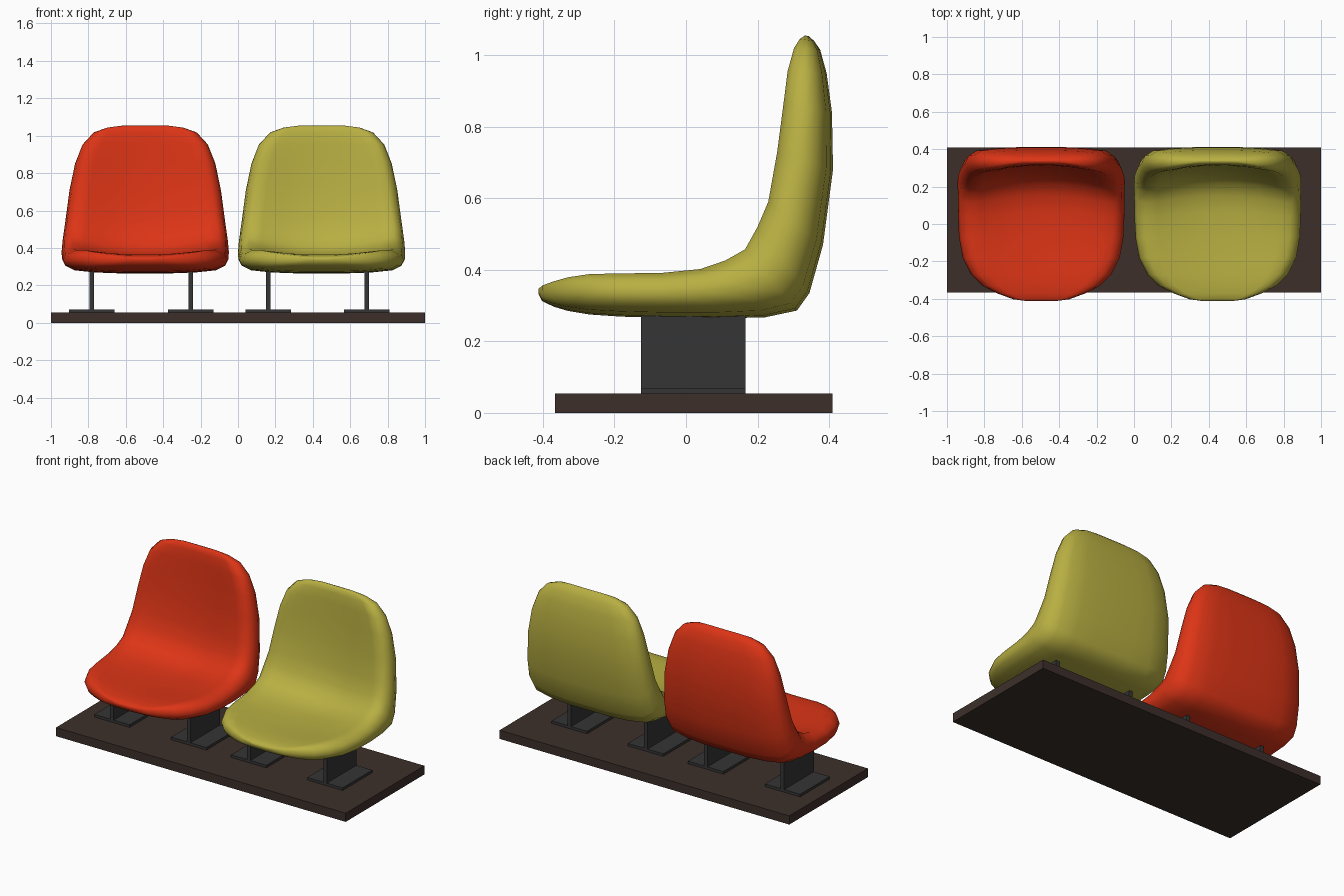
import bpy, bmesh
from mathutils import Vector

if "Cube" in bpy.data.objects:
    bpy.data.objects.remove(bpy.data.objects["Cube"])


def material(name, rgb):
    m = bpy.data.materials.new(name)
    m.diffuse_color = (*rgb, 1)
    m.use_nodes = True
    m.node_tree.nodes["Principled BSDF"].inputs["Base Color"].default_value = m.diffuse_color
    return m


def box(name, lo, hi, mat):
    lo, hi = Vector(lo), Vector(hi)
    bpy.ops.mesh.primitive_cube_add(size=1, location=(lo + hi) / 2)
    ob = bpy.context.object
    ob.name = name
    ob.scale = hi - lo
    ob.data.materials.append(mat)
    return ob


# Shell stations from front lip to top: half width, then (y, z) of the
# inner rim, the inner centre line and the outer centre line
STATIONS = [
    (0.07, (-.413, .346), (-.413, .344), (-.413, .334)),
    (0.15, (-.402, .356), (-.402, .354), (-.403, .313)),
    (0.235, (-.372, .367), (-.372, .360), (-.37, .297)),
    (0.315, (-.33, .379), (-.33, .364), (-.33, .285)),
    (0.375, (-.27, .388), (-.27, .363), (-.27, .275)),
    (0.420, (-.18, .390), (-.18, .358), (-.18, .269)),
    (0.440, (-.07, .391), (-.07, .354), (-.07, .266)),
    (0.445, (.04, .402), (.06, .356), (.08, .264)),
    (0.446, (.11, .426), (.15, .368), (.22, .267)),
    (0.447, (.165, .457), (.22, .405), (.31, .286)),
    (0.442, (.200, .52), (.262, .475), (.345, .335)),
    (0.428, (.230, .59), (.285, .57), (.383, .47)),
    (0.405, (.255, .73), (.302, .72), (.411, .68)),
    (0.375, (.272, .86), (.310, .86), (.408, .84)),
    (0.335, (.284, .955), (.313, .955), (.393, .95)),
    (0.275, (.302, 1.02), (.316, 1.02), (.375, 1.015)),
    (0.205, (.318, 1.045), (.322, 1.044), (.358, 1.04)),
    (0.12, (.333, 1.055), (.334, 1.055), (.343, 1.053)),
]
# Half cross-section: fraction of width, blend centre->rim or rim->outer
INNER = [(0, 0), (.25, .08), (.5, .35), (.72, .75), (.87, 1)]
OUTER = [(.965, .16), (1, .45), (.96, .7), (.85, .88), (.6, .965), (.3, 1), (0, 1)]


def seat(name, cx, mat):
    bm = bmesh.new()
    rings = []
    for w, rim, mid, out in STATIONS:
        rim, mid, out = Vector(rim), Vector(mid), Vector(out)
        half = [(f * w, mid.lerp(rim, t)) for f, t in INNER]
        half += [(f * w, rim.lerp(out, t)) for f, t in OUTER]
        pts = half + [(-x, p) for x, p in half[-2:0:-1]]
        rings.append([bm.verts.new((cx + x, p.x, p.y)) for x, p in pts])
    n = len(rings[0])
    for a, b in zip(rings, rings[1:]):
        for i in range(n):
            j = (i + 1) % n
            bm.faces.new((a[i], a[j], b[j], b[i]))
    bm.faces.new(rings[0])
    bm.faces.new(rings[-1])
    bmesh.ops.recalc_face_normals(bm, faces=bm.faces)
    for f in bm.faces:
        f.smooth = True
    me = bpy.data.meshes.new(name)
    bm.to_mesh(me)
    bm.free()
    me.materials.append(mat)
    ob = bpy.data.objects.new(name, me)
    bpy.context.collection.objects.link(ob)


red = material("red plastic", (.72, .035, .008))
yellow = material("olive yellow plastic", (.48, .43, .055))
metal = material("dark metal", (.035, .035, .035))
brown = material("dark brown", (.045, .028, .023))

# Seats
seat("red_seat", -.496, red)
seat("yellow_seat", .447, yellow)

# Base board
box("base_board", (-1, -.366, 0), (1, .41, .054), brown)

# Inverted T legs: upright plate on a foot plate
for i, x in enumerate((-.782, -.252, .162, .689)):
    box(f"leg_plate_{i}", (x - .012, -.126, .06), (x + .012, .166, .285), metal)
    box(f"foot_plate_{i}", (x - .122, -.126, .05), (x + .122, .166, .07), metal)
